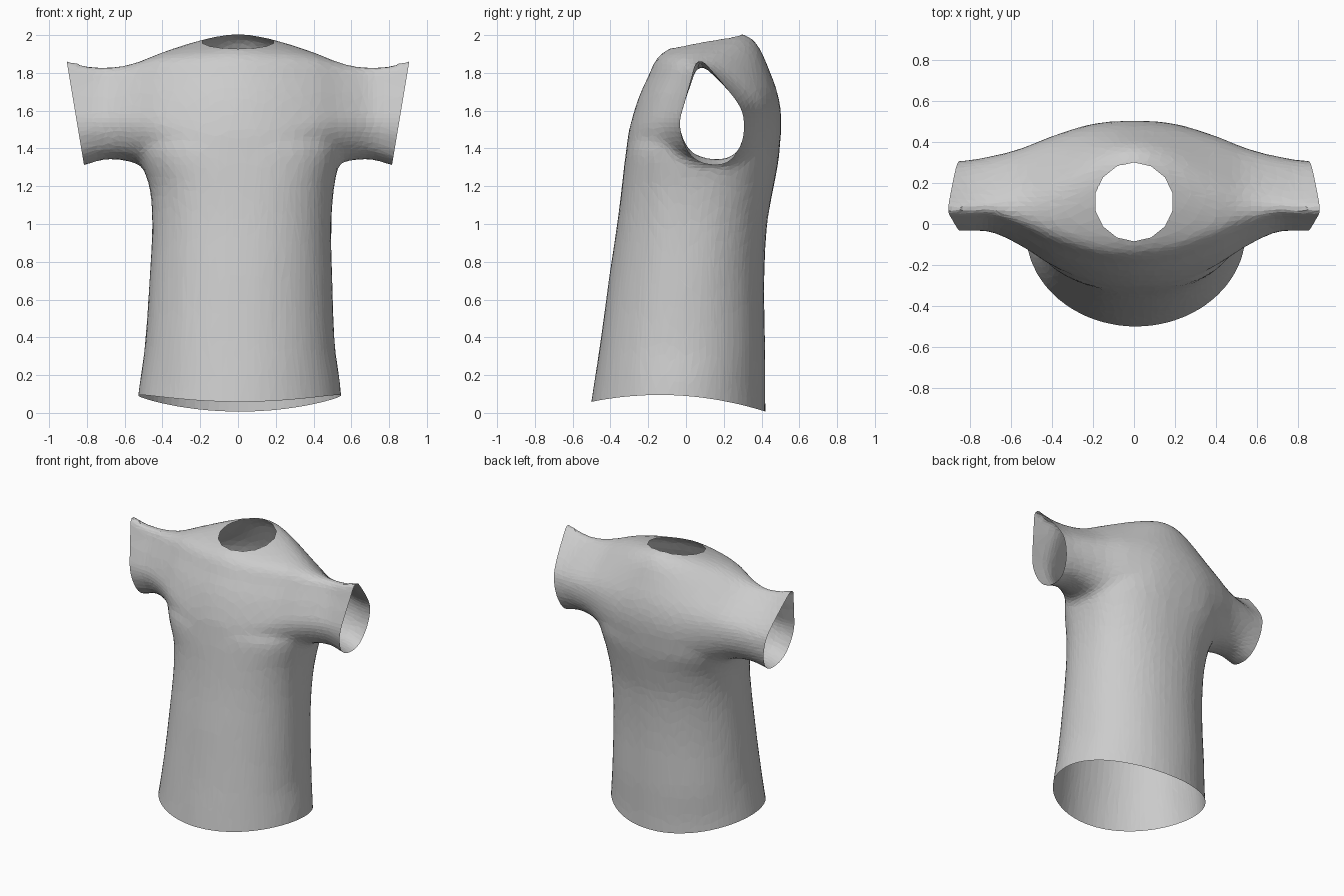
import bpy, bmesh, math
from mathutils import Vector

old = bpy.data.objects.get("Cube")
if old:
    bpy.data.objects.remove(old, do_unlink=True)

cloth = bpy.data.materials.new("grey cloth")
cloth.use_nodes = True
GREY = (0.6, 0.6, 0.6, 1)
cloth.diffuse_color = GREY
cloth.node_tree.nodes["Principled BSDF"].inputs["Base Color"].default_value = GREY


def lookup(table, t):
    """Smooth interpolation of rows (key, value, value, ...)."""
    last = len(table) - 1
    i = max(k for k in range(last) if k == 0 or table[k][0] <= t)
    a, b = table[i], table[i + 1]
    before, after = table[max(i - 1, 0)], table[min(i + 2, last)]
    h = b[0] - a[0]
    s = (t - a[0]) / h
    out = []
    for p, q, r, w in zip(before[1:], a[1:], b[1:], after[1:]):
        m = (r - p) / (b[0] - before[0]) * h
        n = (w - q) / (after[0] - a[0]) * h
        out.append(q + s * (m + s * (3 * (r - q) - 2 * m - n + s * (2 * (q - r) + m + n))))
    return out


def closed_curve(pts, steps=4):
    """Smooth closed curve through the points."""
    out, n = [], len(pts)
    for i in range(n):
        p, q, r, s = (Vector(pts[(i + k) % n]) for k in (-1, 0, 1, 2))
        for j in range(steps):
            t = j / steps
            out.append(q + (r - p) * (t / 2) + (2 * p - 5 * q + 4 * r - s) * (t * t / 2)
                       + (3 * q - p - 3 * r + s) * (t ** 3 / 2))
    return out


def rounded(a, power):
    """Point on a unit superellipse."""
    c, s = math.cos(a), math.sin(a)
    return (math.copysign(abs(c) ** (2 / power), c), math.copysign(abs(s) ** (2 / power), s))


def loft(bm, rings):
    """Closed skin over rings, with fan caps."""
    vs = [[bm.verts.new(p) for p in ring] for ring in rings]
    n = len(vs[0])
    faces = []
    for a, b in zip(vs, vs[1:]):
        for i in range(n):
            j = (i + 1) % n
            faces.append(bm.faces.new((a[i], a[j], b[j], b[i])))
    for ring in (vs[0], vs[-1]):
        mid = bm.verts.new(sum((v.co for v in ring), Vector()) / n)
        for i in range(n):
            faces.append(bm.faces.new((ring[i], ring[(i + 1) % n], mid)))
    bmesh.ops.recalc_face_normals(bm, faces=faces)


bm = bmesh.new()

# Torso: height, right side, left side, front, back, squareness
TORSO = [(-0.1, -0.54, 0.555, -0.515, 0.425, 2), (0.09, -0.52, 0.54, -0.49, 0.42, 2),
         (0.3, -0.495, 0.515, -0.46, 0.42, 2.1), (0.7, -0.47, 0.5, -0.41, 0.415, 2.1),
         (1.0, -0.455, 0.495, -0.365, 0.43, 2.2), (1.2, -0.47, 0.51, -0.34, 0.465, 2.3),
         (1.33, -0.515, 0.535, -0.325, 0.49, 2.4), (1.42, -0.53, 0.54, -0.31, 0.495, 2.4),
         (1.55, -0.42, 0.42, -0.25, 0.45, 2.2), (1.65, -0.3, 0.3, -0.15, 0.35, 2)]
rings = []
for k in range(36):
    z = -0.1 + 1.75 * k / 35
    r, l, f, b, power = lookup(TORSO, z)
    outline = [rounded(math.tau * i / 40, power) for i in range(40)]
    rings.append([((r + l) / 2 + (l - r) / 2 * u, (f + b) / 2 + (b - f) / 2 * v, z) for u, v in outline])
loft(bm, rings)

# Shoulders and sleeves: distance from centre, front, back, bottom, top
HALF = [(0, -0.315, 0.505, 1.1, 2.008), (0.2, -0.29, 0.49, 1.13, 1.975), (0.4, -0.205, 0.43, 1.25, 1.915),
        (0.55, -0.11, 0.37, 1.325, 1.855), (0.7, -0.04, 0.33, 1.34, 1.83),
        (0.82, -0.035, 0.31, 1.305, 1.845), (1.0, -0.035, 0.3, 1.26, 1.9)]
YOKE = [(-row[0], *row[1:]) for row in HALF[:0:-1]] + HALF
CHEST = closed_curve([(-.46, .91), (.5, 1), (.85, .78), (1, .5), (.87, .17), (.4, 0),
                      (-.4, 0), (-.9, .17), (-1, .33), (-.9, .55), (-.73, .74)])
CUFF = closed_curve([(-.45, 1), (-.1, .94), (.85, .6), (1, .36), (.8, .15), (.4, .02),
                     (-.2, .02), (-.7, .12), (-1, .38), (-.85, .62), (-.65, .82)])
rings = []
for k in range(-30, 31):
    x = k / 30
    f, b, lo, hi = lookup(YOKE, x)
    t = min(abs(x) / 0.85, 1)
    t = t * t * (3 - 2 * t)
    ring = []
    for p, q in zip(CHEST, CUFF):
        u, v = p.lerp(q, t)
        ring.append((x, (f + b) / 2 + (b - f) / 2 * u, lo + (hi - lo) * v))
    rings.append(ring)
loft(bm, rings)

mesh = bpy.data.meshes.new("shirt")
bm.to_mesh(mesh)
bm.free()
shirt = bpy.data.objects.new("shirt", mesh)
bpy.context.collection.objects.link(shirt)

# Neck cutter
NECK, RADIUS = Vector((0, 0.108)), 0.193
bpy.ops.mesh.primitive_cylinder_add(vertices=14, radius=RADIUS, depth=0.5, location=(*NECK, 2.03))
cutter = bpy.context.object
cutter.name = "neck_cutter"
cutter.hide_render = True

# Merge into one skin, soften the joins, facet it, cut the neck
remesh = shirt.modifiers.new("merge", 'REMESH')
remesh.mode, remesh.voxel_size = 'VOXEL', 0.025
soft = shirt.modifiers.new("soften", 'SMOOTH')
soft.factor, soft.iterations = 0.5, 8
shirt.modifiers.new("facet", 'DECIMATE').ratio = 0.18
cut = shirt.modifiers.new("neck", 'BOOLEAN')
cut.operation, cut.solver, cut.object = 'DIFFERENCE', 'EXACT', cutter
deps = bpy.context.evaluated_depsgraph_get()
skin = bpy.data.meshes.new_from_object(shirt.evaluated_get(deps))
shirt.modifiers.clear()
shirt.data = skin
bpy.data.objects.remove(cutter, do_unlink=True)

bm = bmesh.new()
bm.from_mesh(skin)


def in_neck(v):
    return v.co.z > 1.7 and (v.co.xy - NECK).length < RADIUS + 0.001


# Open the neck, cuffs and hem
bmesh.ops.delete(bm, geom=[f for f in bm.faces if all(in_neck(v) for v in f.verts)], context='FACES')
cuts = [((s * 0.905, 0, 1.85), (s * 0.54, 0, -0.09)) for s in (-1, 1)] + [((0, 0, 0), (0, 0, -1))]
for co, no in cuts:
    bmesh.ops.bisect_plane(bm, geom=bm.verts[:] + bm.edges[:] + bm.faces[:],
                           plane_co=co, plane_no=no, clear_outer=True)

# Curve the hem, lower at the back
for v in bm.verts:
    if v.co.z < 0.6:
        v.co.z += (0.095 - 0.28 * (v.co.y + 0.14) ** 2) * (1 - v.co.z / 0.6)
bmesh.ops.triangulate(bm, faces=bm.faces[:])
for f in bm.faces:
    f.smooth = False
    f.material_index = 0
bm.to_mesh(skin)
bm.free()
skin.materials.clear()
skin.materials.append(cloth)
